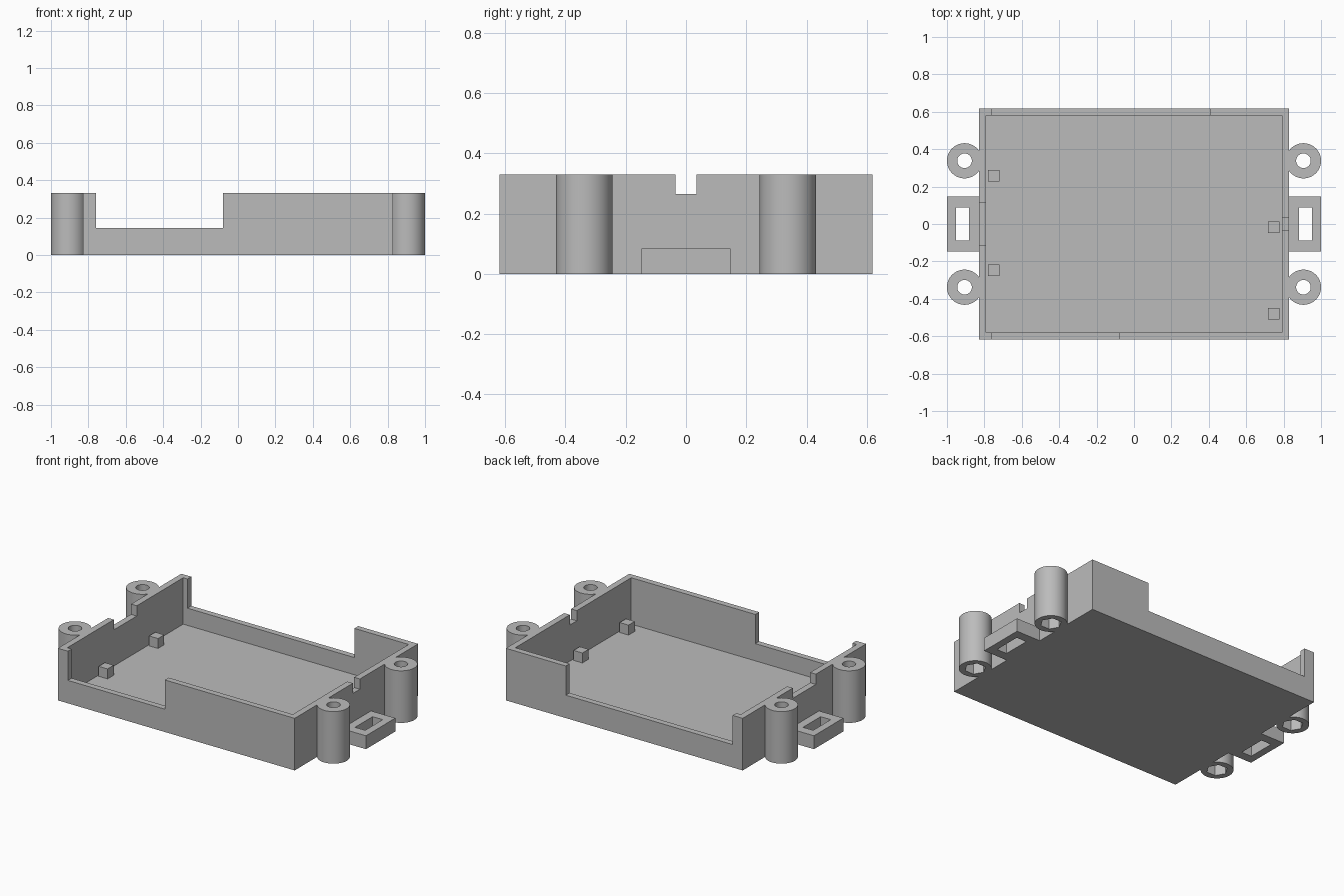
import bpy
import math

cube = bpy.data.objects.get("Cube")
if cube:
    bpy.data.objects.remove(cube, do_unlink=True)

grey = bpy.data.materials.new("plain grey")
grey.use_nodes = True
COLOUR = (0.5, 0.5, 0.5, 1)
grey.diffuse_color = COLOUR
grey.node_tree.nodes["Principled BSDF"].inputs["Base Color"].default_value = COLOUR

W, D, H = 0.83, 0.618, 0.33      # case half width, half depth, height
IW, ID, FLOOR = 0.79, 0.58, 0.036  # cavity half sizes and floor height
TOP = H + 0.1                    # cutters reach past the rim


def finish(obj, name):
    obj.name = name
    obj.data.materials.clear()
    obj.data.materials.append(grey)
    return obj


def box(name, x, y, z):
    """Box from (min, max) pairs."""
    bpy.ops.mesh.primitive_cube_add(size=1, location=[sum(p) / 2 for p in (x, y, z)])
    obj = bpy.context.object
    obj.scale = [p[1] - p[0] for p in (x, y, z)]
    bpy.ops.object.transform_apply(location=False, rotation=False, scale=True)
    return finish(obj, name)


def cylinder(name, x, y, z, radius, sides, turn=0):
    bpy.ops.mesh.primitive_cylinder_add(
        vertices=sides, radius=radius, depth=z[1] - z[0],
        location=(x, y, sum(z) / 2), rotation=(0, 0, turn))
    return finish(bpy.context.object, name)


def cut(target, cutters):
    """Subtract each cutter, then discard it."""
    for cutter in cutters:
        mod = target.modifiers.new("cut", "BOOLEAN")
        mod.operation = "DIFFERENCE"
        mod.solver = "EXACT"
        mod.object = cutter
        bpy.context.view_layer.objects.active = target
        bpy.ops.object.modifier_apply(modifier=mod.name)
        bpy.data.objects.remove(cutter, do_unlink=True)


# Open tray with cut-down walls and cable notches
tray = box("tray", (-W, W), (-D, D), (0, H))
cut(tray, [
    box("cavity", (-IW, IW), (-ID, ID), (FLOOR, TOP)),
    box("front_opening", (-0.76, -0.08), (-D - 0.1, -ID + 0.02), (0.145, TOP)),
    box("back_opening", (-0.76, 0.41), (ID - 0.02, D + 0.1), (0.145, TOP)),
    box("right_notch", (-W - 0.1, -IW + 0.02), (-0.115, 0.115), (0.265, TOP)),
    box("left_notch", (IW - 0.02, W + 0.1), (-0.035, 0.035), (0.265, TOP)),
])

# Small support blocks standing on the floor
for i, (x, y) in enumerate([(-0.75, 0.257), (-0.75, -0.248), (0.748, -0.018), (0.748, -0.48)]):
    box(f"support_block_{i + 1}", (x - 0.031, x + 0.031), (y - 0.031, y + 0.031),
        (FLOOR - 0.01, FLOOR + 0.063))

for side, s in (("left", 1), ("right", -1)):
    # Screw posts with a through hole and a hexagonal nut pocket below
    for end, y in (("front", -0.338), ("back", 0.338)):
        post = cylinder(f"{end}_{side}_screw_post", s * 0.906, y, (0, H), 0.094, 64)
        cut(post, [
            cylinder("screw_hole", s * 0.906, y, (-0.1, TOP), 0.039, 48),
            cylinder("nut_pocket", s * 0.906, y, (-0.1, 0.08), 0.062, 6, math.pi / 6),
        ])
        bpy.ops.object.select_all(action="DESELECT")
        post.select_set(True)
        bpy.context.view_layer.objects.active = post
        bpy.ops.object.shade_smooth_by_angle(angle=math.radians(30))

    # Slotted strap tab
    def span(a, b):
        return tuple(sorted((s * a, s * b)))
    tab = box(f"{side}_strap_tab", span(W - 0.01, 1), (-0.147, 0.147), (0, 0.085))
    cut(tab, [box("strap_slot", span(0.882, 0.953), (-0.088, 0.088), (-0.1, 0.2))])
